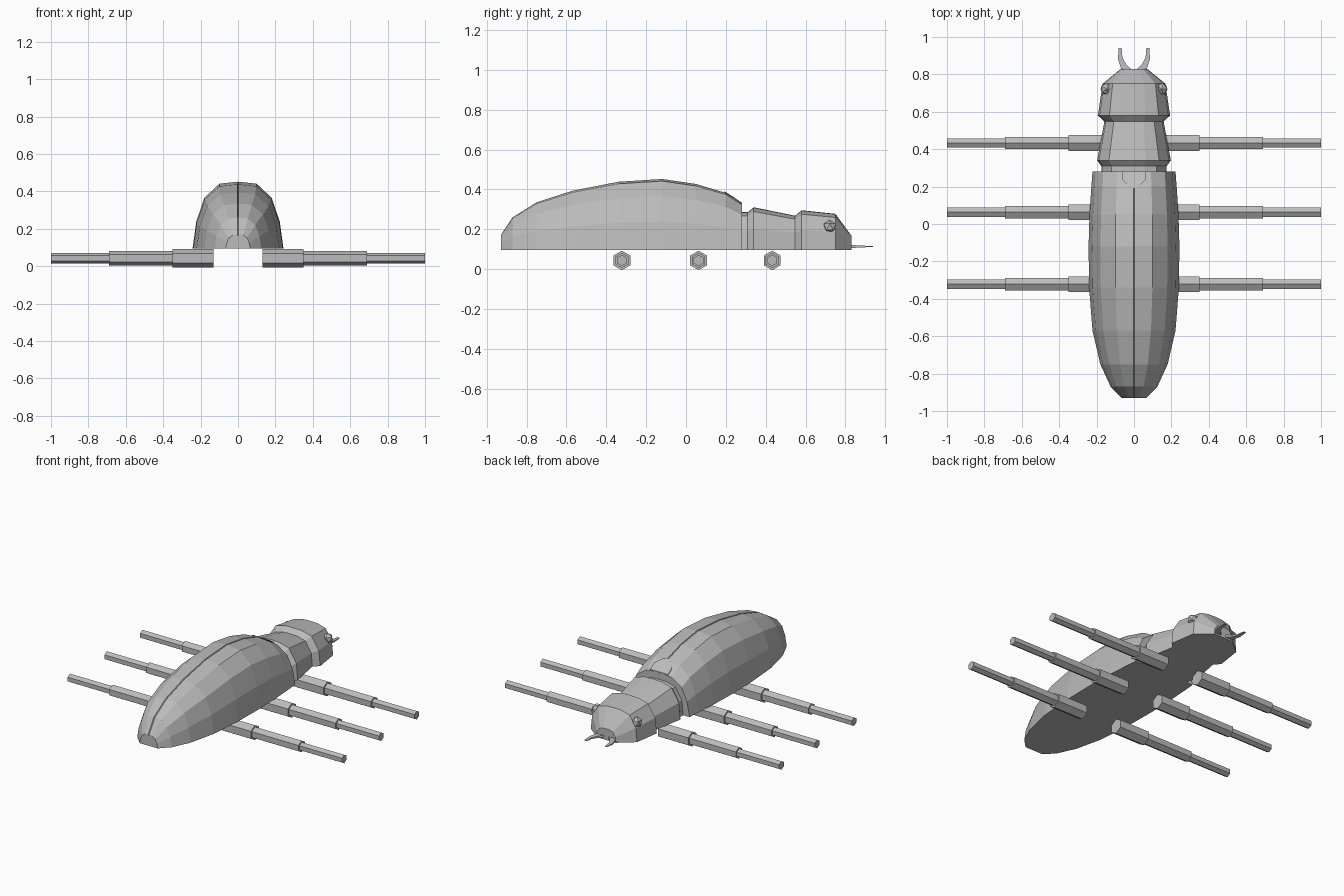
import bpy, bmesh, math
from mathutils import Matrix

cube = bpy.data.objects.get("Cube")
if cube:
    bpy.data.objects.remove(cube)

grey = bpy.data.materials.new("shell grey")
grey.use_nodes = True
COLOUR = (0.5, 0.5, 0.5, 1)
grey.diffuse_color = COLOUR
grey.node_tree.nodes["Principled BSDF"].inputs["Base Color"].default_value = COLOUR

BELLY = 0.095


def finish(name, bm):
    bmesh.ops.recalc_face_normals(bm, faces=bm.faces)
    mesh = bpy.data.meshes.new(name)
    bm.to_mesh(mesh)
    bm.free()
    mesh.materials.append(grey)
    obj = bpy.data.objects.new(name, mesh)
    bpy.context.collection.objects.link(obj)
    return obj


def loft(name, stations, arch, groove=0.0):
    """Skin arched rings; each station is y, half width, top height."""
    bm = bmesh.new()
    rings = []
    for y, w, top in stations:
        h = top - BELLY
        right = [(w * a, BELLY + h * b) for a, b in arch]
        middle = [(0, top)]
        if groove:
            middle = [(groove, top), (0, top - 2 * groove), (-groove, top)]
        outline = right + middle + [(-x, z) for x, z in reversed(right)]
        rings.append([bm.verts.new((x, y, z)) for x, z in outline])
    for a, b in zip(rings, rings[1:]):
        n = len(a)
        for i in range(n):
            j = (i + 1) % n
            bm.faces.new((a[i], a[j], b[j], b[i]))
    bm.faces.new(rings[0])
    bm.faces.new(rings[-1])
    return finish(name, bm)


def plate(name, outline, thick):
    """Flat plate from x, y, z points, extruded upward."""
    bm = bmesh.new()
    face = bm.faces.new([bm.verts.new(p) for p in outline])
    new = bmesh.ops.extrude_face_region(bm, geom=[face])["geom"]
    for v in new:
        if isinstance(v, bmesh.types.BMVert):
            v.co.z += thick
    return finish(name, bm)


# Domed wing case with a seam along the back
DOME = [(1, 0), (0.92, 0.4), (0.74, 0.76), (0.41, 0.97)]
loft("wing_case", [(-0.93, 0.065, 0.17), (-0.87, 0.125, 0.26), (-0.75, 0.18, 0.335),
                   (-0.57, 0.222, 0.393), (-0.34, 0.24, 0.438), (-0.12, 0.243, 0.452),
                   (0.05, 0.238, 0.427), (0.2, 0.228, 0.382), (0.28, 0.222, 0.33)],
     DOME, groove=0.004)

# Small shield plate where the wing cases meet
plate("shield_plate", [(-0.065, 0.28, 0.328), (0.065, 0.28, 0.328), (0.065, 0.24, 0.355),
                       (0.03, 0.205, 0.378), (0, 0.19, 0.384),
                       (-0.03, 0.205, 0.378), (-0.065, 0.24, 0.355)], 0.006)

# Neck, thorax and head
BOX = [(1, 0), (0.95, 0.5), (0.68, 0.9), (0.32, 0.99)]
loft("thorax", [(0.27, 0.175, 0.285), (0.31, 0.175, 0.285), (0.34, 0.197, 0.31),
                (0.55, 0.158, 0.267)], BOX)
loft("head", [(0.545, 0.155, 0.265), (0.58, 0.193, 0.295), (0.75, 0.168, 0.277),
              (0.83, 0.07, 0.168)], BOX)

# Hexagonal legs in three telescoping segments, eyes and jaws on both sides
SEGMENTS = [("upper", 0.13, 0.35, 0.049), ("middle", 0.35, 0.69, 0.038),
            ("lower", 0.69, 1.0, 0.028)]
JAW = [(0.005, 0.82), (0.04, 0.85), (0.062, 0.89), (0.066, 0.94),
       (0.083, 0.94), (0.085, 0.88), (0.065, 0.82)]
for side, s in (("left", 1), ("right", -1)):
    for row, y in (("front", 0.433), ("middle", 0.063), ("back", -0.322)):
        for part, x0, x1, r in SEGMENTS:
            bm = bmesh.new()
            place = (Matrix.Translation((s * (x0 + x1) / 2, y, 0.043))
                     @ Matrix.Rotation(math.pi / 2, 4, 'Y')
                     @ Matrix.Rotation(math.pi / 2, 4, 'Z'))
            bmesh.ops.create_cone(bm, cap_ends=True, segments=6, radius1=r, radius2=r,
                                  depth=x1 - x0, matrix=place)
            finish(f"{side}_{row}_leg_{part}", bm)

    bm = bmesh.new()
    bmesh.ops.create_icosphere(bm, subdivisions=1, radius=0.035,
                               matrix=Matrix.Translation((s * 0.147, 0.722, 0.212)))
    finish(f"{side}_eye", bm)

    jaw = plate(f"{side}_jaw", [(s * x, y, 0.105) for x, y in JAW], 0.016)
    for v in jaw.data.vertices:
        taper = max(0, 1 - (v.co.y - 0.82) / 0.15)
        v.co.z = 0.113 + (v.co.z - 0.113) * taper
